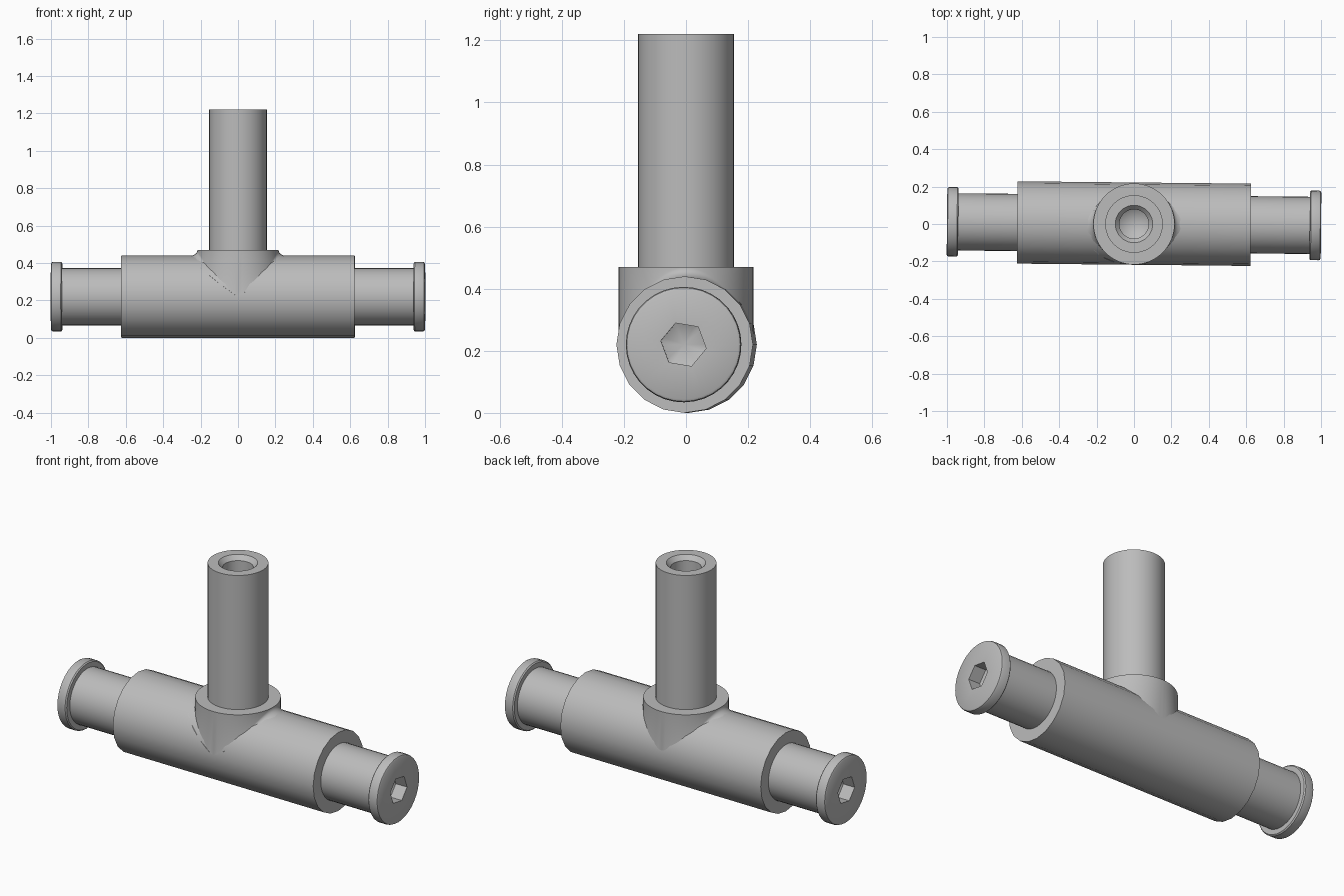
import bpy
import bmesh
import math
from mathutils import Matrix

cube = bpy.data.objects.get("Cube")
if cube:
    bpy.data.objects.remove(cube, do_unlink=True)

AXIS_Z = 0.22       # height of the horizontal axis
BODY_R = 0.22
COLLAR_R = 0.217
COLLAR_TOP = 0.47
TILT = Matrix.Translation((0, 0.002, AXIS_Z)) @ Matrix.Rotation(-0.01, 4, "Z")

steel = bpy.data.materials.new("grey_metal")
steel.use_nodes = True
colour = (0.5, 0.5, 0.5, 1)
steel.diffuse_color = colour
steel.node_tree.nodes["Principled BSDF"].inputs["Base Color"].default_value = colour


def finish(name, bm, matrix=Matrix()):
    """Turn a bmesh into a smooth-shaded object with sharp creases."""
    bmesh.ops.remove_doubles(bm, verts=bm.verts, dist=0.00001)
    bmesh.ops.recalc_face_normals(bm, faces=bm.faces)
    mesh = bpy.data.meshes.new(name)
    bm.to_mesh(mesh)
    bm.free()
    mesh.transform(matrix)
    mesh.materials.append(steel)
    obj = bpy.data.objects.new(name, mesh)
    bpy.context.collection.objects.link(obj)
    bpy.ops.object.select_all(action="DESELECT")
    obj.select_set(True)
    bpy.context.view_layer.objects.active = obj
    bpy.ops.object.shade_smooth_by_angle(angle=math.radians(32))
    return obj


def bridge(bm, rings):
    """Join successive closed rings with quads."""
    for a, b in zip(rings, rings[1:]):
        n = len(a)
        for i in range(n):
            j = (i + 1) % n
            bm.faces.new((a[i], a[j], b[j], b[i]))


def hex_scale(angle):
    """Radius factor that turns a circle into its inscribed hexagon."""
    sector = math.pi / 3
    return math.cos(sector / 2) / math.cos(angle % sector - sector / 2)


def lathe(name, profile, sides, matrix=Matrix(), hex_from=99):
    """Spin (radius, height) points about z; rings from hex_from on are hexagonal."""
    bm = bmesh.new()
    rings = []
    for k, (r, z) in enumerate(profile):
        ring = []
        for i in range(sides):
            a = math.tau * i / sides
            rr = r * hex_scale(a + 1e-7) if k >= hex_from else r
            ring.append(bm.verts.new((rr * math.cos(a), rr * math.sin(a), z)))
        rings.append(ring)
    bridge(bm, rings)
    return finish(name, bm, matrix)


# Horizontal sleeve
along_x = Matrix.Rotation(math.pi / 2, 4, "Y")
lathe("sleeve", [(0, -0.624), (BODY_R, -0.624), (BODY_R, 0.624), (0, 0.624)],
      20, TILT @ along_x)

# Flanged end bolts with hexagonal sockets
bolt = [(0, 0.5), (0.153, 0.5), (0.153, 0.94), (0.18, 0.94), (0.186, 0.946),
        (0.186, 0.988), (0.183, 0.996), (0.176, 1.0),
        (0.074, 1.0), (0.074, 0.93), (0, 0.9)]
for name, turn in (("left_bolt", 0), ("right_bolt", math.pi)):
    spin = Matrix.Rotation(math.radians(20.5), 4, "Z")
    lathe(name, bolt, 36, TILT @ Matrix.Rotation(turn, 4, "Z") @ along_x @ spin, 8)

# Upright post with chamfered blind bore
lathe("post", [(0, 0.4), (0.154, 0.4), (0.154, 1.22), (0.1, 1.22),
               (0.078, 1.195), (0.078, 0.75), (0, 0.7)], 48)

# Saddle collar blended into the sleeve by a fillet that fades at front and back
bm = bmesh.new()
count, steps = 64, 6
rings = [[] for _ in range(steps + 3)]
for i in range(count):
    a = math.tau * i / count
    c, s = math.cos(a), math.sin(a)
    width = 0.055 * c * c
    y = (COLLAR_R + width) * s
    base = AXIS_Z - 0.002 + math.sqrt(max(0, COLLAR_R ** 2 - y * y))
    for k in range(steps + 1):
        t = k / steps * math.pi / 2
        r = COLLAR_R + width * (1 - math.sin(t))
        z = base + 0.6 * width * (1 - math.cos(t))
        rings[k].append(bm.verts.new((r * c, r * s, z)))
    rings[-2].append(bm.verts.new((COLLAR_R * c, COLLAR_R * s, COLLAR_TOP)))
    rings[-1].append(bm.verts.new((0.1 * c, 0.1 * s, COLLAR_TOP)))
bridge(bm, rings)
finish("collar", bm)
